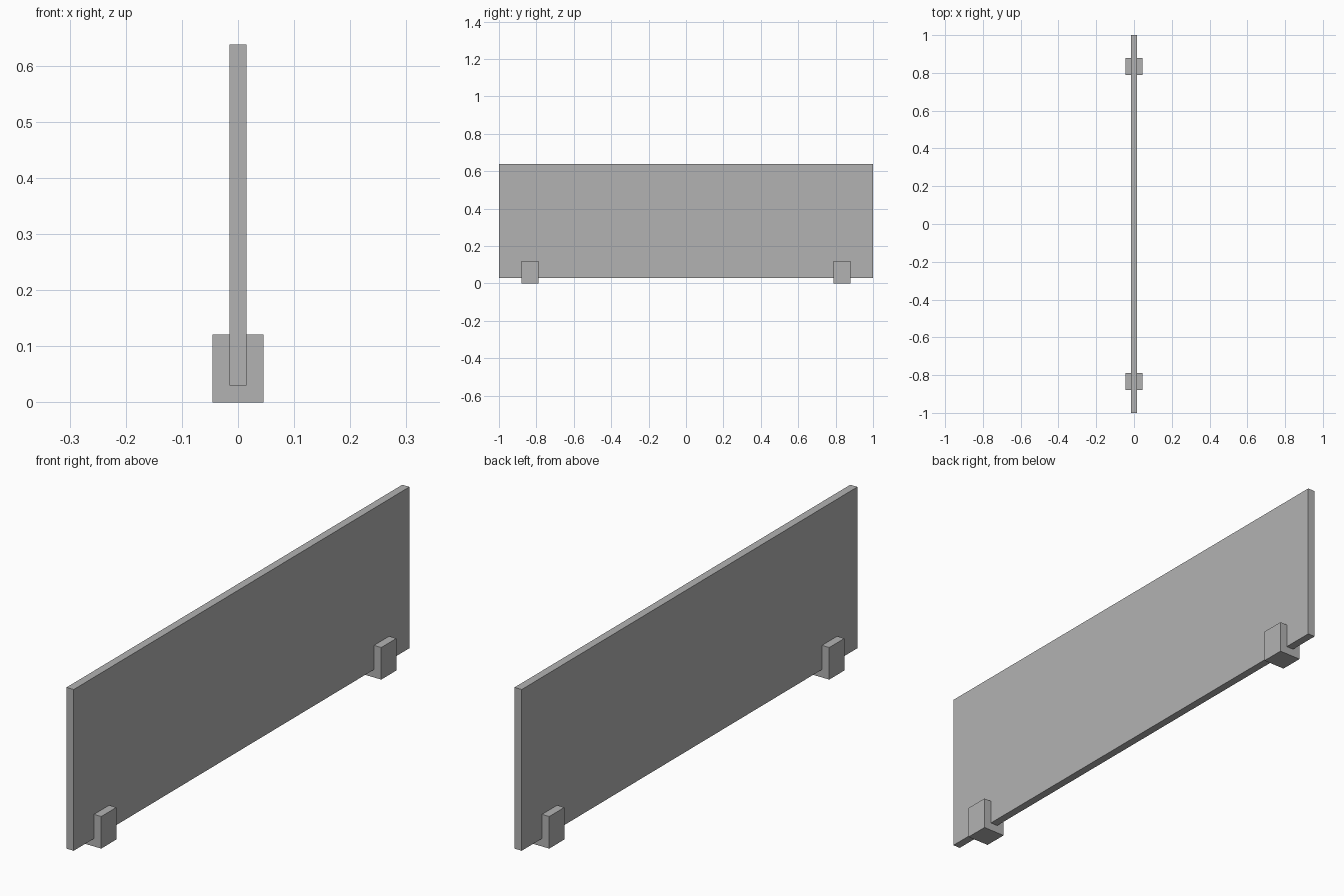
import bpy
import bmesh

cube = bpy.data.objects.get("Cube")
if cube:
    bpy.data.objects.remove(cube, do_unlink=True)

grey = bpy.data.materials.new("plain_grey")
grey.use_nodes = True
colour = (0.45, 0.45, 0.45, 1)
grey.diffuse_color = colour
grey.node_tree.nodes["Principled BSDF"].inputs["Base Color"].default_value = colour


def extrude_profile(name, profile, y0, y1):
    """Extrude a closed x-z outline along y."""
    bm = bmesh.new()
    face = bm.faces.new([bm.verts.new((x, y0, z)) for x, z in profile])
    result = bmesh.ops.extrude_face_region(bm, geom=[face])
    moved = [v for v in result["geom"] if isinstance(v, bmesh.types.BMVert)]
    bmesh.ops.translate(bm, verts=moved, vec=(0, y1 - y0, 0))
    bmesh.ops.recalc_face_normals(bm, faces=bm.faces)
    mesh = bpy.data.meshes.new(name)
    bm.to_mesh(mesh)
    bm.free()
    mesh.materials.append(grey)
    obj = bpy.data.objects.new(name, mesh)
    bpy.context.collection.objects.link(obj)
    return obj


half_panel, half_foot = 0.015, 0.045
panel_bottom, panel_top, foot_top = 0.03, 0.638, 0.121

# Upright screen panel
extrude_profile("screen_panel", [
    (-half_panel, panel_bottom), (half_panel, panel_bottom),
    (half_panel, panel_top), (-half_panel, panel_top)], -1, 1)

# U-shaped feet that grip the lower edge of the panel
right_half = [(half_foot, 0), (half_foot, foot_top),
              (half_panel, foot_top), (half_panel, panel_bottom)]
foot_profile = right_half + [(-x, z) for x, z in reversed(right_half)]
for name, centre in (("front_foot", -0.834), ("back_foot", 0.834)):
    extrude_profile(name, foot_profile, centre - 0.045, centre + 0.045)
